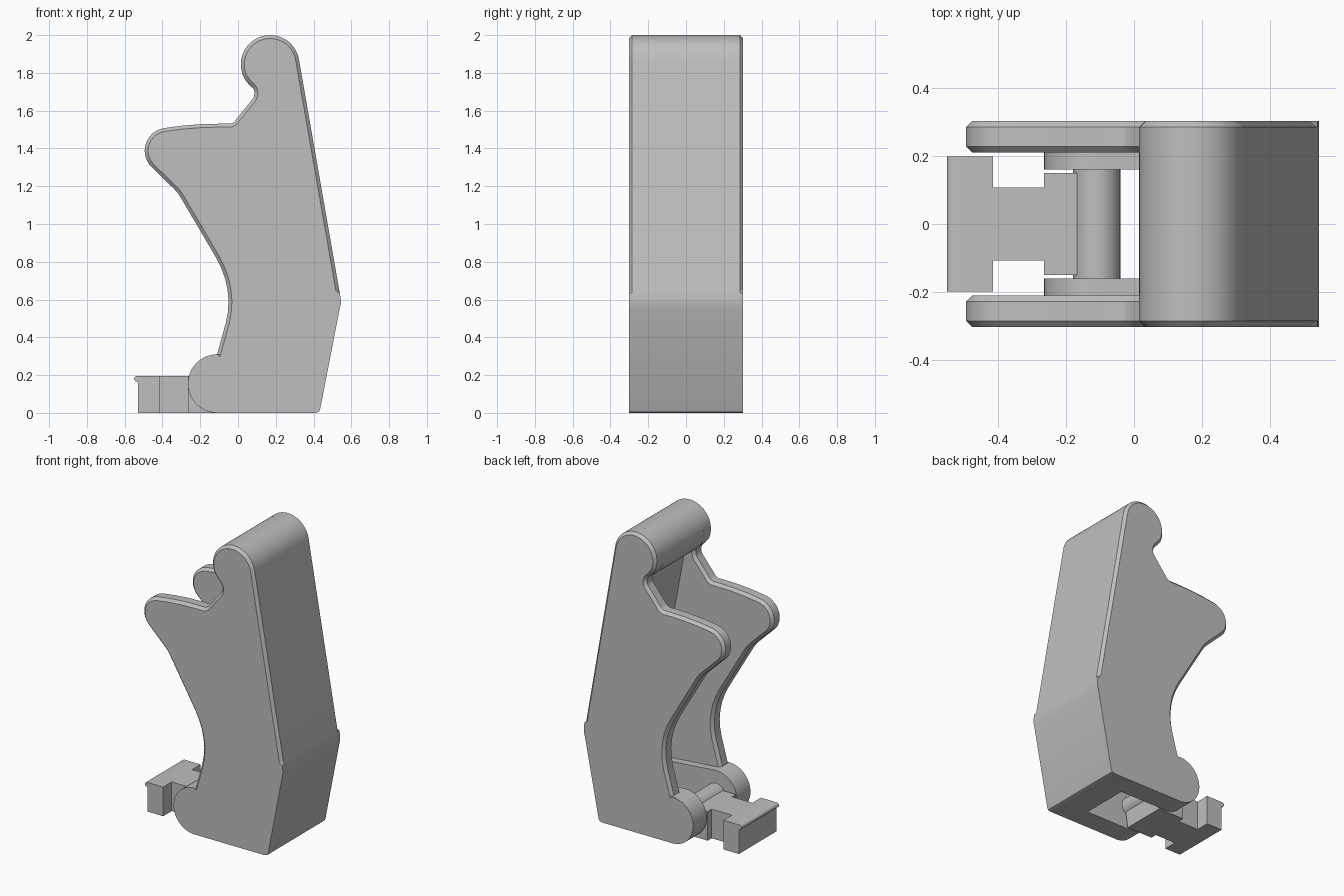
import bpy, bmesh, math
from mathutils import Vector

if "Cube" in bpy.data.objects:
    bpy.data.objects.remove(bpy.data.objects["Cube"])

grey = bpy.data.materials.new("plain grey")
grey.diffuse_color = (0.52, 0.52, 0.52, 1)
grey.use_nodes = True
grey.node_tree.nodes["Principled BSDF"].inputs["Base Color"].default_value = grey.diffuse_color


def arc(cx, cz, r, a0, a1, n):
    """Points on an arc, angles in degrees."""
    return [(cx + r * math.cos(math.radians(a0 + (a1 - a0) * i / n)),
             cz + r * math.sin(math.radians(a0 + (a1 - a0) * i / n))) for i in range(n + 1)]


def loft(name, sections):
    """Join equal-length XZ outlines, each given as (y, points), and cap the ends."""
    bm = bmesh.new()
    rings = [[bm.verts.new((x, y, z)) for x, z in pts] for y, pts in sections]
    n = len(rings[0])
    for a, b in zip(rings, rings[1:]):
        for i in range(n):
            j = (i + 1) % n
            bm.faces.new((a[i], a[j], b[j], b[i]))
    bm.faces.new(rings[0])
    bm.faces.new(rings[-1])
    bmesh.ops.remove_doubles(bm, verts=bm.verts, dist=1e-5)
    bmesh.ops.recalc_face_normals(bm, faces=bm.faces)
    mesh = bpy.data.meshes.new(name)
    bm.to_mesh(mesh)
    bm.free()
    obj = bpy.data.objects.new(name, mesh)
    bpy.context.collection.objects.link(obj)
    mesh.materials.append(grey)
    bpy.ops.object.select_all(action='DESELECT')
    obj.select_set(True)
    bpy.context.view_layer.objects.active = obj
    bpy.ops.object.shade_smooth_by_angle(angle=math.radians(28))
    return obj


def prism(name, pts, y0, y1):
    return loft(name, [(y0, pts), (y1, pts)])


def inset(pts, flags, d):
    """Move the flagged points of a counter-clockwise outline inwards."""
    out = []
    for i, p in enumerate(pts):
        p = Vector(p)
        if flags[i]:
            e0 = (p - Vector(pts[i - 1])).normalized()
            e1 = (Vector(pts[(i + 1) % len(pts)]) - p).normalized()
            n0, n1 = Vector((-e0.y, e0.x)), Vector((-e1.y, e1.x))
            p = p + (n0 + n1) * (d / max(0.5, 1 + n0.dot(n1)))
        out.append(tuple(p))
    return out


# Outline pieces of the body
heel = [(0.41, 0), (0.428, 0.006), (0.435, 0.02), (0.537, 0.545), (0.544, 0.575),
        (0.544, 0.60), (0.539, 0.635)]
spine = [(0.536, 0.65)]
head = arc(0.17, 1.845, 0.155, 9, 205, 28)
neck = arc(0.033, 1.692, 0.054, 58, -38, 10)
shoulder = [(-0.005, 1.56), (-0.018, 1.542), (-0.04, 1.531), (-0.10, 1.531), (-0.20, 1.528),
            (-0.30, 1.52)]
nose = arc(-0.373, 1.388, 0.121, 97, 225, 18)
front = [(-0.335, 1.182), (-0.318, 1.163), (-0.302, 1.138), (-0.115, 0.82), (-0.088, 0.765),
         (-0.068, 0.71), (-0.055, 0.65), (-0.05, 0.59), (-0.054, 0.53), (-0.065, 0.475),
         (-0.11, 0.312)]
knuckle = arc(-0.11, 0.155, 0.155, 92, 270, 24)

# Side plates: outer chamfer over spine, head and front; inner chamfer on the front only
outline = heel + spine + head + neck + shoulder + nose + front + knuckle
n_plain, n_head = len(heel), len(spine) + len(head)
n_front = len(neck) + len(shoulder) + len(nose) + len(front)
outer = [0] * n_plain + [1] * (n_head + n_front) + [0] * len(knuckle)
inner = [0] * (n_plain + n_head) + [1] * n_front + [0] * len(knuckle)
cut_out, cut_in = inset(outline, outer, 0.018), inset(outline, inner, 0.018)
for side, s in (("front", -1), ("back", 1)):
    loft(side + "_side_plate", [(s * 0.21, cut_in), (s * 0.228, outline),
                                (s * 0.285, outline), (s * 0.303, cut_out)])

# Back wall with the round head between the plates
wall = [(0.235, 0)] + heel + spine + arc(0.17, 1.845, 0.155, 9, 265, 36) + [(0.36, 0.585)]
prism("back_wall", wall, -0.21, 0.21)

# Hinge bosses and pin
boss = [(0.30, 0), (0.30, 0.275)] + arc(-0.11, 0.155, 0.155, 85, 270, 26)
for side, s in (("front", -1), ("back", 1)):
    prism(side + "_hinge_boss", boss, s * 0.16, s * 0.30)
prism("hinge_pin", arc(-0.11, 0.155, 0.07, 0, 348.75, 31), -0.165, 0.165)

# Latch: wide foot with a rounded lip, narrow bar and a hub under the pin
foot = [(-0.415, 0), (-0.415, 0.195)] + arc(-0.535, 0.18, 0.015, 90, 270, 8) + \
       [(-0.53, 0.16), (-0.53, 0)]
prism("latch_foot", foot, -0.198, 0.198)
prism("latch_bar", [(-0.42, 0), (-0.26, 0), (-0.26, 0.195), (-0.42, 0.195)], -0.108, 0.108)
hub = [(-0.265, 0), (-0.075, 0), (-0.06, 0.11), (-0.11, 0.155), (-0.168, 0.195), (-0.265, 0.195)]
prism("latch_hub", hub, -0.15, 0.15)
